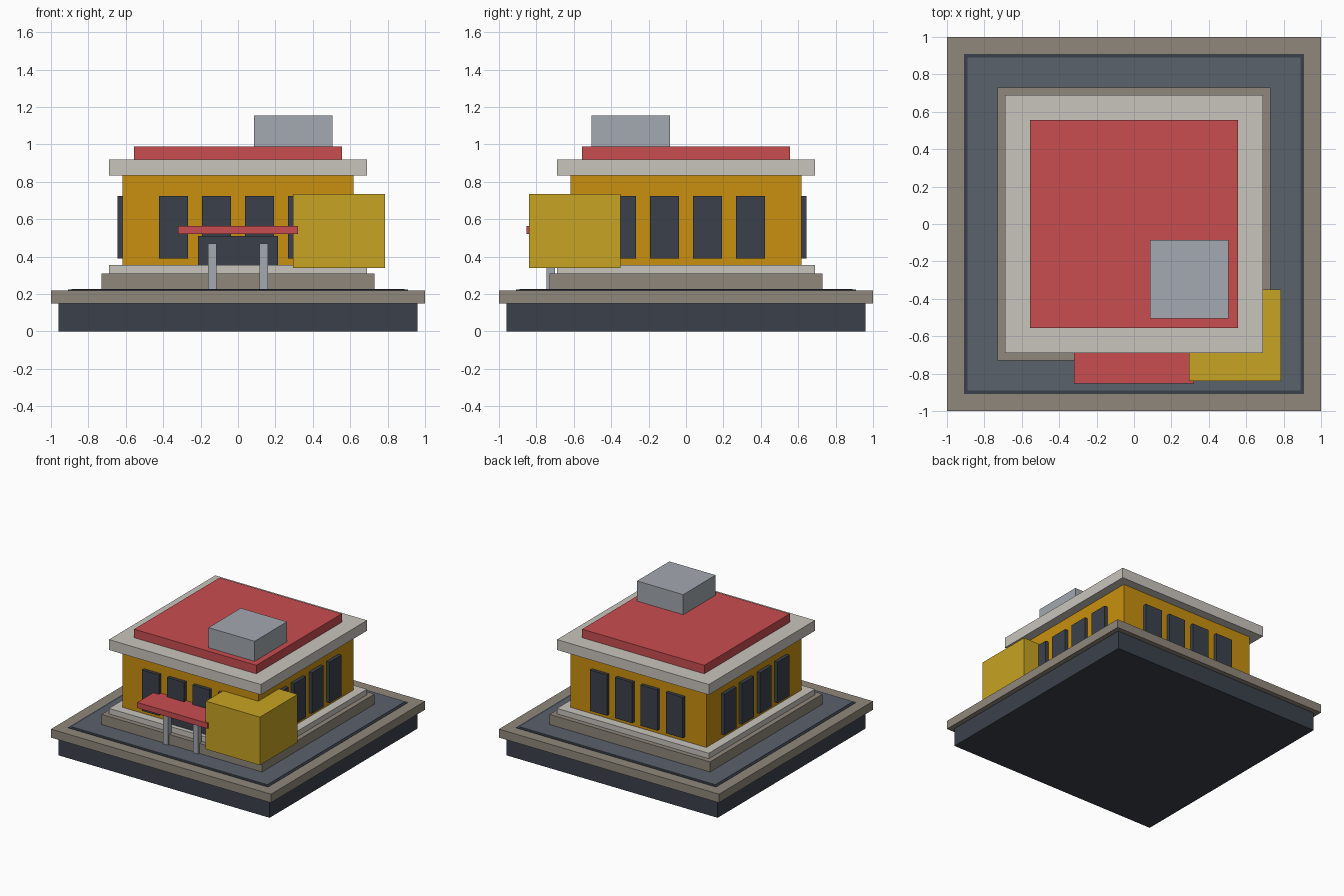
import bpy
import bmesh
from mathutils import Matrix, Vector

cube = bpy.data.objects.get("Cube")
if cube:
    bpy.data.objects.remove(cube, do_unlink=True)


def material(name, hex_code):
    """Flat material from an sRGB hex code, stored as linear values."""
    srgb = [int(hex_code[i:i + 2], 16) / 255 for i in (0, 2, 4)]
    colour = [c / 12.92 if c < 0.04 else ((c + 0.055) / 1.055) ** 2.4 for c in srgb] + [1]
    mat = bpy.data.materials.new(name)
    mat.use_nodes = True
    mat.diffuse_color = colour
    mat.node_tree.nodes["Principled BSDF"].inputs["Base Color"].default_value = colour
    return mat


charcoal = material("charcoal", "3B414B")
taupe = material("taupe stone", "90877B")
slate = material("slate paving", "5B626C")
pale = material("pale stone", "C9C5BE")
ochre = material("ochre wall", "C8900F")
red = material("red roof", "C94D50")
metal = material("grey metal", "A3A9B1")
mustard = material("mustard", "C7A322")


def box(name, low, high, mat):
    """Box between two opposite corners."""
    low, high = Vector(low), Vector(high)
    bm = bmesh.new()
    bmesh.ops.create_cube(bm, size=1)
    bmesh.ops.scale(bm, vec=high - low, verts=bm.verts)
    bmesh.ops.translate(bm, vec=(low + high) / 2, verts=bm.verts)
    mesh = bpy.data.meshes.new(name)
    bm.to_mesh(mesh)
    bm.free()
    mesh.materials.append(mat)
    obj = bpy.data.objects.new(name, mesh)
    bpy.context.collection.objects.link(obj)
    return obj


def tier(name, half, bottom, top, mat):
    """Square layer centred on the origin."""
    return box(name, (-half, -half, bottom), (half, half, top), mat)


# Stacked square layers from the ground up
tier("foundation", 0.96, 0, 0.15, charcoal)
tier("ground_slab", 1, 0.15, 0.22, taupe)
tier("paving_border", 0.91, 0.219, 0.223, charcoal)
tier("paving", 0.89, 0.22, 0.227, slate)
tier("plinth", 0.73, 0.22, 0.31, taupe)
tier("base_trim", 0.69, 0.31, 0.355, pale)
tier("walls", 0.617, 0.355, 0.835, ochre)
tier("cornice", 0.69, 0.835, 0.92, pale)
tier("roof", 0.555, 0.92, 0.99, red)

# Four windows on each of the four walls
for side in range(4):
    turn = Matrix.Rotation(side * 1.5707963, 4, "Z")
    for column in range(4):
        x = (column - 1.5) * 0.23
        window = box(f"window_{side}_{column}", (x - 0.077, -0.645, 0.39),
                     (x + 0.077, -0.6, 0.725), charcoal)
        window.data.transform(turn)

# Entrance with canopy and posts
box("door", (-0.213, -0.655, 0.355), (0.213, -0.6, 0.51), charcoal)
box("canopy", (-0.32, -0.853, 0.52), (0.32, -0.617, 0.565), red)
for side, x in (("right", -0.137), ("left", 0.137)):
    box(f"{side}_canopy_post", (x - 0.023, -0.745, 0.227), (x + 0.023, -0.7, 0.47), metal)

# Corner block and rooftop unit
box("corner_block", (0.295, -0.84, 0.34), (0.787, -0.35, 0.735), mustard)
box("rooftop_unit", (0.085, -0.505, 0.99), (0.505, -0.085, 1.155), metal)
